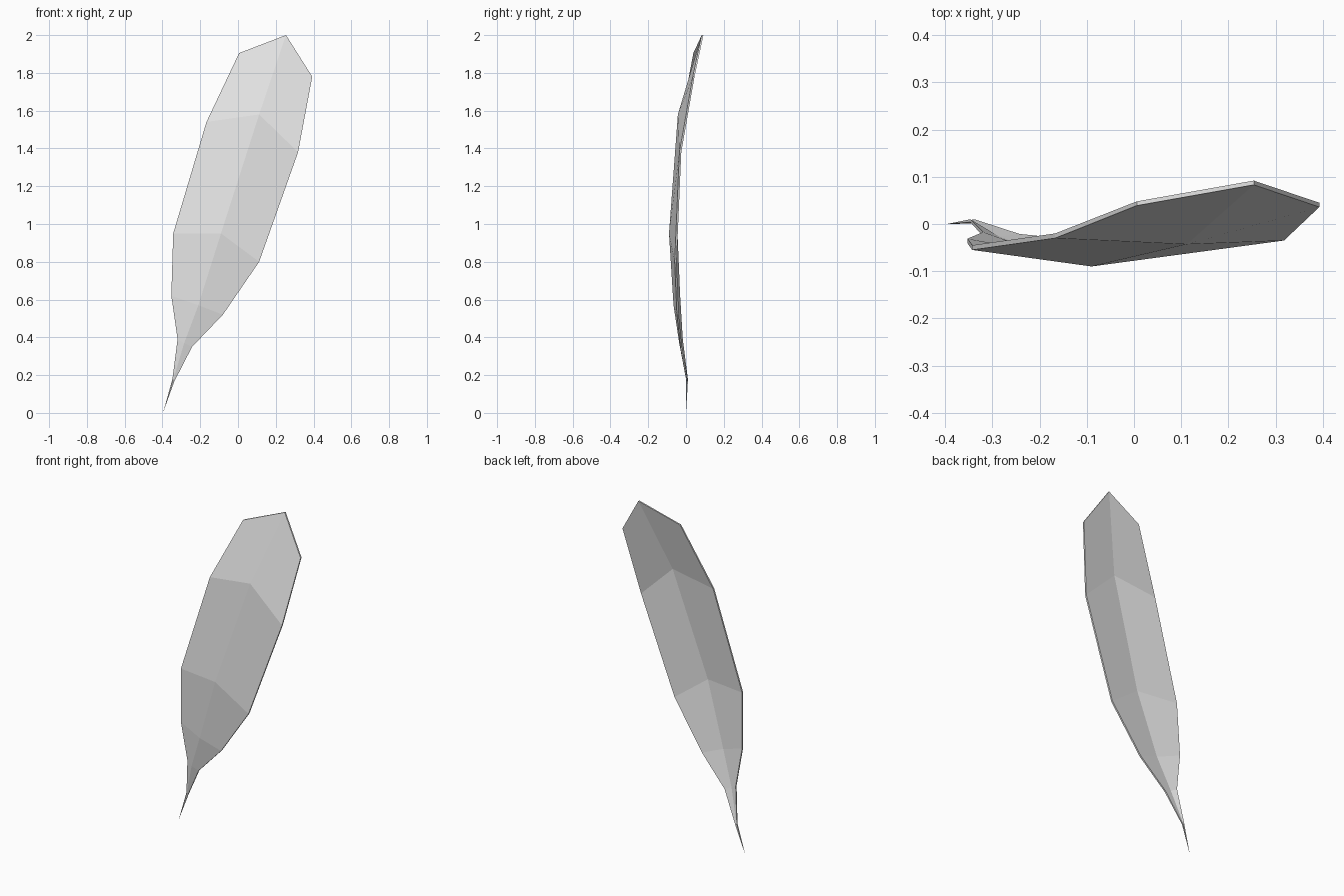
import bpy
import bmesh
from mathutils import Vector

cube = bpy.data.objects.get("Cube")
if cube:
    bpy.data.objects.remove(cube, do_unlink=True)

grey = bpy.data.materials.new("pale_grey")
grey.use_nodes = True
colour = (0.8, 0.8, 0.8, 1)
grey.diffuse_color = colour
grey.node_tree.nodes["Principled BSDF"].inputs["Base Color"].default_value = colour

# Cross ribs from stem to tip: right edge, spine, left edge, thickness
stem_end = Vector((-0.397, 0, 0))
ribs = [
    ((-0.347, 0.004, 0.18), (-0.343, 0.001, 0.175), (-0.338, 0.004, 0.165), 0.006),
    ((-0.32, -0.026, 0.39), (-0.285, -0.036, 0.37), (-0.243, -0.03, 0.35), 0.009),
    ((-0.353, -0.041, 0.62), (-0.21, -0.066, 0.57), (-0.08, -0.048, 0.52), 0.01),
    ((-0.343, -0.055, 0.95), (-0.09, -0.09, 0.95), (0.112, -0.06, 0.80), 0.01),
    ((-0.167, -0.03, 1.54), (0.112, -0.043, 1.58), (0.318, -0.035, 1.38), 0.01),
    ((0.006, 0.039, 1.905), (0.254, 0.083, 2.0), (0.393, 0.036, 1.78), 0.009),
]

bm = bmesh.new()
point = bm.verts.new(stem_end)


def layer(side):
    """One skin of the blade; side 0 is the front, 1 the back."""
    return [[bm.verts.new(Vector(p) + Vector((0, side * rib[3], 0))) for p in rib[:3]]
            for rib in ribs]


front, back = layer(0), layer(1)

# Front and back skins, fanned into the stem end
for skin in (front, back):
    for i in range(2):
        bm.faces.new((point, skin[0][i], skin[0][i + 1]))
        for low, high in zip(skin, skin[1:]):
            bm.faces.new((low[i], low[i + 1], high[i + 1], high[i]))

# Thin rim joining both skins
for col in (0, 2):
    bm.faces.new((point, front[0][col], back[0][col]))
    for k in range(len(ribs) - 1):
        bm.faces.new((front[k][col], front[k + 1][col], back[k + 1][col], back[k][col]))
for i in range(2):
    bm.faces.new((front[-1][i], front[-1][i + 1], back[-1][i + 1], back[-1][i]))

bmesh.ops.recalc_face_normals(bm, faces=bm.faces)
mesh = bpy.data.meshes.new("feather_blade")
bm.to_mesh(mesh)
bm.free()
mesh.materials.append(grey)
bpy.context.collection.objects.link(bpy.data.objects.new("feather_blade", mesh))
